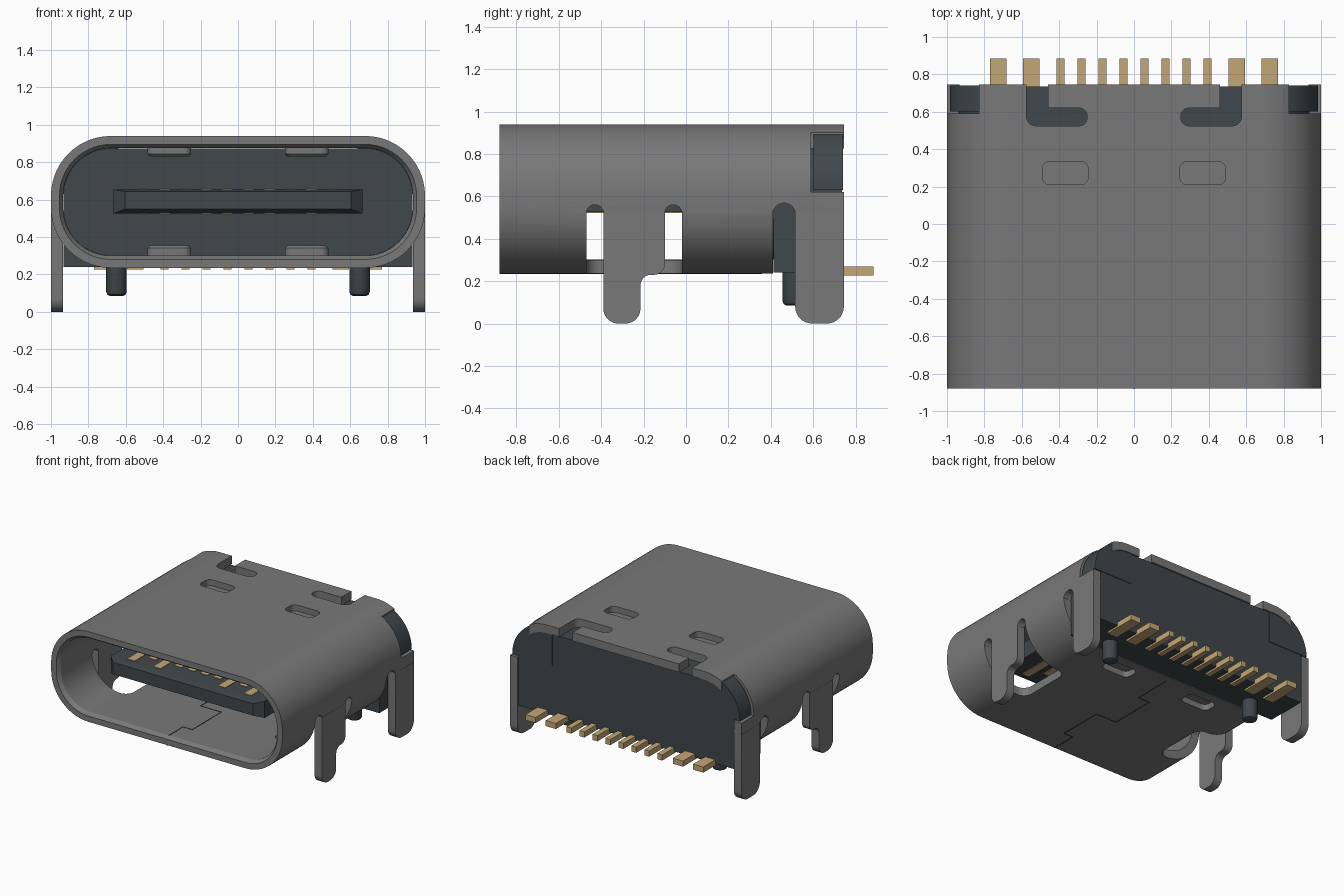
import bpy, bmesh, math
from mathutils import Vector

cube = bpy.data.objects.get("Cube")
if cube:
    bpy.data.objects.remove(cube)


def material(name, rgb):
    m = bpy.data.materials.new(name)
    m.use_nodes = True
    m.diffuse_color = (*rgb, 1)
    m.node_tree.nodes["Principled BSDF"].inputs["Base Color"].default_value = (*rgb, 1)
    return m


STEEL = material("steel_grey", (0.19, 0.19, 0.19))
SLATE = material("dark_slate", (0.052, 0.063, 0.071))
GOLD = material("contact_gold", (0.55, 0.39, 0.18))
SEAM = material("seam_dark", (0.03, 0.03, 0.03))


def fillet(pts, steps=8):
    """Round the square corners of a polygon given as (u, v, radius)."""
    out = []
    for i, (u, v, r) in enumerate(pts):
        p = Vector((u, v))
        if r == 0:
            out.append(p)
            continue
        d1 = (Vector(pts[i - 1][:2]) - p).normalized()
        d2 = (Vector(pts[(i + 1) % len(pts)][:2]) - p).normalized()
        c = p + r * (d1 + d2)
        for k in range(steps + 1):
            t = math.pi / 2 * k / steps
            out.append(c - r * (d2 * math.cos(t) + d1 * math.sin(t)))
    return out


def rect(u0, u1, v0, v1, r=0.0, steps=8):
    return fillet([(u0, v0, r), (u1, v0, r), (u1, v1, r), (u0, v1, r)], steps)


def place(axis, p, w):
    return {"x": (w, p[0], p[1]), "y": (p[0], w, p[1]), "z": (p[0], p[1], w)}[axis]


def loft(name, sections, axis, mat, ring=False):
    """Skin matching outlines placed along an axis; a ring closes on itself."""
    bm = bmesh.new()
    loops = [[bm.verts.new(place(axis, p, w)) for p in pts] for pts, w in sections]
    n = len(loops[0])
    pairs = list(zip(loops, loops[1:]))
    if ring:
        pairs.append((loops[-1], loops[0]))
    else:
        bm.faces.new(loops[0])
        bm.faces.new(loops[-1])
    for a, b in pairs:
        for i in range(n):
            j = (i + 1) % n
            bm.faces.new((a[i], a[j], b[j], b[i]))
    bmesh.ops.recalc_face_normals(bm, faces=bm.faces)
    mesh = bpy.data.meshes.new(name)
    bm.to_mesh(mesh)
    bm.free()
    mesh.materials.append(mat)
    ob = bpy.data.objects.new(name, mesh)
    bpy.context.collection.objects.link(ob)
    return ob


def prism(name, pts, axis, a, b, mat):
    return loft(name, [(pts, a), (pts, b)], axis, mat)


def cut(target, cutter):
    cutter.hide_render = True
    mod = target.modifiers.new("cut", "BOOLEAN")
    mod.operation = "DIFFERENCE"
    mod.solver = "EXACT"
    mod.object = cutter
    bpy.context.view_layer.objects.active = target
    bpy.ops.object.modifier_apply(modifier=mod.name)
    bpy.data.objects.remove(cutter)


def flip(pts, s):
    return [(p[0] * s, p[1]) for p in pts]


def outline(off):
    """Shell cross-section, inset by off."""
    return rect(-1 + off, 1 - off, 0.235 + off, 0.94 - off, 0.32 - off, 14)


FRONT, BACK, WALL = -0.88, 0.745, 0.065

# Folded metal shell with a flared mouth
shell = loft("shell", [(outline(0), FRONT), (outline(0), BACK), (outline(WALL), BACK),
                       (outline(WALL), FRONT + 0.03), (outline(0.045), FRONT)],
             "y", STEEL, ring=True)

# Open underside at the rear
cut(shell, prism("cutter", rect(-1.2, 1.2, 0.41, 1.0), "z", 0, 0.53, STEEL))

hook = fillet([(0.575, 0.8, 0), (0.575, 0.525, 0.05), (0.25, 0.525, 0.045),
               (0.25, 0.62, 0.045), (0.46, 0.62, 0), (0.46, 0.8, 0)])
for s, side in ((1, "left"), (-1, "right")):
    # Window the front leg is bent from, and relief slots beside both legs
    cut(shell, prism("cutter", flip(rect(0.62, 1.2, -0.47, -0.02, 0.07), s), "z", 0, 0.53, STEEL))
    for y0, y1, top in ((-0.47, -0.39, 0.56), (-0.1, -0.02, 0.56), (0.41, 0.515, 0.568)):
        r = (y1 - y0) * 0.49
        slot = fillet([(y0, 0.45, 0), (y1, 0.45, 0), (y1, top, r), (y0, top, r)])
        cut(shell, prism("cutter", slot, "x", 0.8 * s, 1.2 * s, STEEL))
    # Rear top corner notch and hooked slot
    cut(shell, prism("cutter", flip(rect(0.83, 1.2, 0.59, 1.0), s), "z", 0.62, 1.2, STEEL))
    cut(shell, prism("cutter", flip(hook, s), "z", 0.8, 1.1, STEEL))
    # Pressed dents, with their bumps inside the shell
    dent = flip(rect(0.245, 0.49, 0.21, 0.335, 0.04), s)
    bump = flip(rect(0.25, 0.485, 0.2, 0.345, 0.04), s)
    small = flip(rect(0.265, 0.47, 0.215, 0.33, 0.03), s)
    cut(shell, prism("cutter", dent, "z", 0.893, 1.1, STEEL))
    cut(shell, prism("cutter", dent, "z", 0.1, 0.282, STEEL))
    loft("top_bump_" + side, [(bump, 0.88), (bump, 0.845), (small, 0.83)], "z", STEEL)
    loft("bottom_bump_" + side, [(bump, 0.295), (bump, 0.34), (small, 0.355)], "z", STEEL)

    # Solder legs
    front_leg = fillet([(-0.39, 0.53, 0), (-0.39, 0, 0.07), (-0.215, 0, 0.07),
                        (-0.215, 0.23, 0.05), (-0.1, 0.23, 0.05), (-0.1, 0.53, 0)])
    rear_leg = fillet([(0.515, 0.53, 0), (0.515, 0, 0.08), (BACK, 0, 0.08), (BACK, 0.53, 0)])
    prism("front_leg_" + side, front_leg, "x", (1 - WALL) * s, s, STEEL)
    prism("rear_leg_" + side, rear_leg, "x", (1 - WALL) * s, s, STEEL)

    # Housing shoulder filling the corner notch
    shoulder = fillet([(0.64, 0.63, 0), (0.985, 0.63, 0), (0.985, 0.927, 0.295), (0.64, 0.927, 0)], 12)
    prism("housing_shoulder_" + side, flip(shoulder, s), "y", 0.602, 0.74, SLATE)

    # Locating peg with a rounded tip
    def disc(r):
        return [(0.65 * s + r * math.cos(k * math.pi / 12), 0.51 + r * math.sin(k * math.pi / 12))
                for k in range(24)]
    loft("locating_peg_" + side, [(disc(0.035), 0.085), (disc(0.049), 0.092),
                                  (disc(0.055), 0.108), (disc(0.055), 0.3)], "z", SLATE)

# Plastic housing behind the cavity and its square base
prism("housing", outline(WALL + 0.001), "y", 0.36, 0.735, SLATE)
prism("housing_base", rect(-0.934, 0.934, 0.24, 0.62), "y", 0.412, 0.735, SLATE)

# Tongue with a chamfered tip
tip, full = rect(-0.605, 0.605, 0.55, 0.643), rect(-0.665, 0.665, 0.525, 0.655)
loft("tongue", [(tip, -0.68), (full, -0.62), (full, 0.38)], "y", SLATE)

# Contact strips on both tongue faces; the supply contacts reach further forward
for i in range(-5, 5):
    x = (i + 0.5) * 0.112
    y0 = -0.6 if abs(x) > 0.45 or 0.2 < abs(x) < 0.3 else -0.5
    for label, z in (("top", 0.654), ("bottom", 0.521)):
        prism(f"{label}_contact_{i + 6}", rect(x - 0.03, x + 0.03, y0, 0.37), "z", z, z + 0.005, GOLD)

# Solder tails
for s, side in ((1, "left"), (-1, "right")):
    for i, (x, w) in enumerate([(0.056, 0.042), (0.168, 0.042), (0.28, 0.042),
                                (0.393, 0.042), (0.55, 0.088), (0.725, 0.088)]):
        prism(f"solder_tail_{side}_{i + 1}", rect(x * s - w / 2, x * s + w / 2, 0.62, 0.885),
              "z", 0.226, 0.27, GOLD)

# Interlocking seam along the shell floor, outside and inside
path = [(0, -0.878), (0, -0.68), (0.08, -0.68), (0.08, -0.32), (-0.1, -0.32),
        (-0.1, 0.05), (0, 0.05), (0, 0.355)]
for label, z in (("outer", 0.233), ("inner", 0.298)):
    for i, (a, b) in enumerate(zip(path, path[1:])):
        h = 0.003
        if label == "inner" and i == 0:
            a = (0, -0.85)
        prism(f"{label}_seam_{i + 1}",
              rect(min(a[0], b[0]) - h, max(a[0], b[0]) + h, min(a[1], b[1]) - h, max(a[1], b[1]) + h),
              "z", z, z + 0.004, SEAM)

# Smooth the curved walls, keep edges crisp
bpy.ops.object.select_all(action="DESELECT")
for ob in bpy.context.collection.objects:
    if ob.type == "MESH":
        ob.select_set(True)
bpy.context.view_layer.objects.active = shell
bpy.ops.object.shade_smooth_by_angle(angle=math.radians(30))
